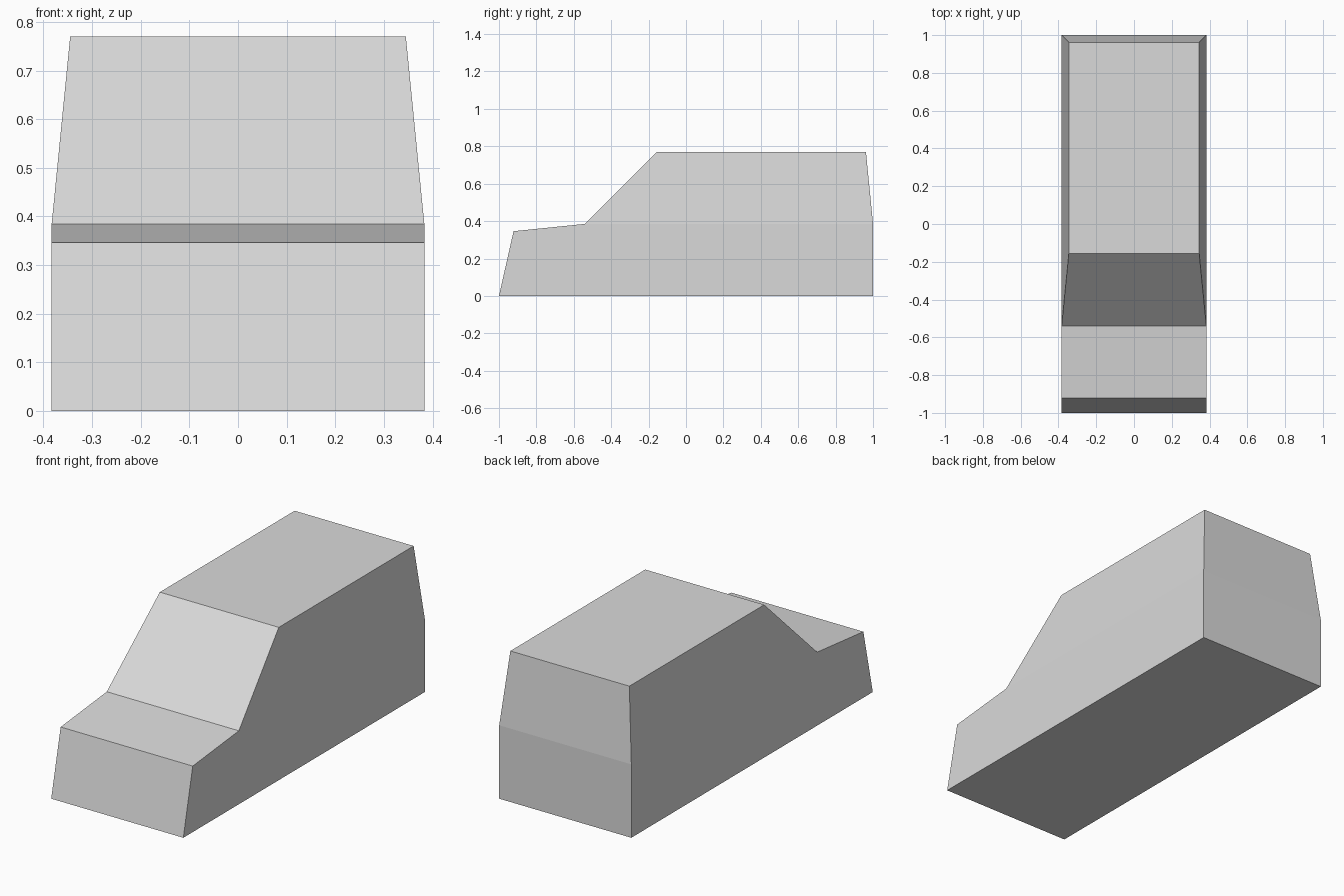
import bpy, bmesh

if "Cube" in bpy.data.objects:
    bpy.data.objects.remove(bpy.data.objects["Cube"])

WAIST, ROOF = 0.385, 0.77
HALF, ROOF_HALF = 0.383, 0.345

# Side profile (y, z): nose, bonnet, windscreen, roof, tail
profile = [(-1, 0), (-0.922, 0.346), (-0.54, WAIST), (-0.155, ROOF),
           (0.962, ROOF), (1, WAIST), (1, 0)]

bm = bmesh.new()
side = bm.faces.new([bm.verts.new((-HALF, y, z)) for y, z in profile])
ext = bmesh.ops.extrude_face_region(bm, geom=[side])
for v in ext["geom"]:
    if isinstance(v, bmesh.types.BMVert):
        v.co.x = HALF

# Crease the sides at the waist, then lean the cabin walls inward
bmesh.ops.bisect_plane(bm, geom=bm.verts[:] + bm.edges[:] + bm.faces[:], dist=1e-4,
                       plane_co=(0, 0, WAIST), plane_no=(0, 0, 1))
for v in bm.verts:
    if v.co.z > WAIST + 0.01:
        v.co.x *= ROOF_HALF / HALF
bmesh.ops.recalc_face_normals(bm, faces=bm.faces[:])

# Car body object with plain grey paint
mesh = bpy.data.meshes.new("car_body")
bm.to_mesh(mesh)
bm.free()
paint = bpy.data.materials.new("light_grey")
paint.diffuse_color = (0.7, 0.7, 0.7, 1)
paint.use_nodes = True
paint.node_tree.nodes["Principled BSDF"].inputs["Base Color"].default_value = paint.diffuse_color
mesh.materials.append(paint)
body = bpy.data.objects.new("car_body", mesh)
bpy.context.collection.objects.link(body)
